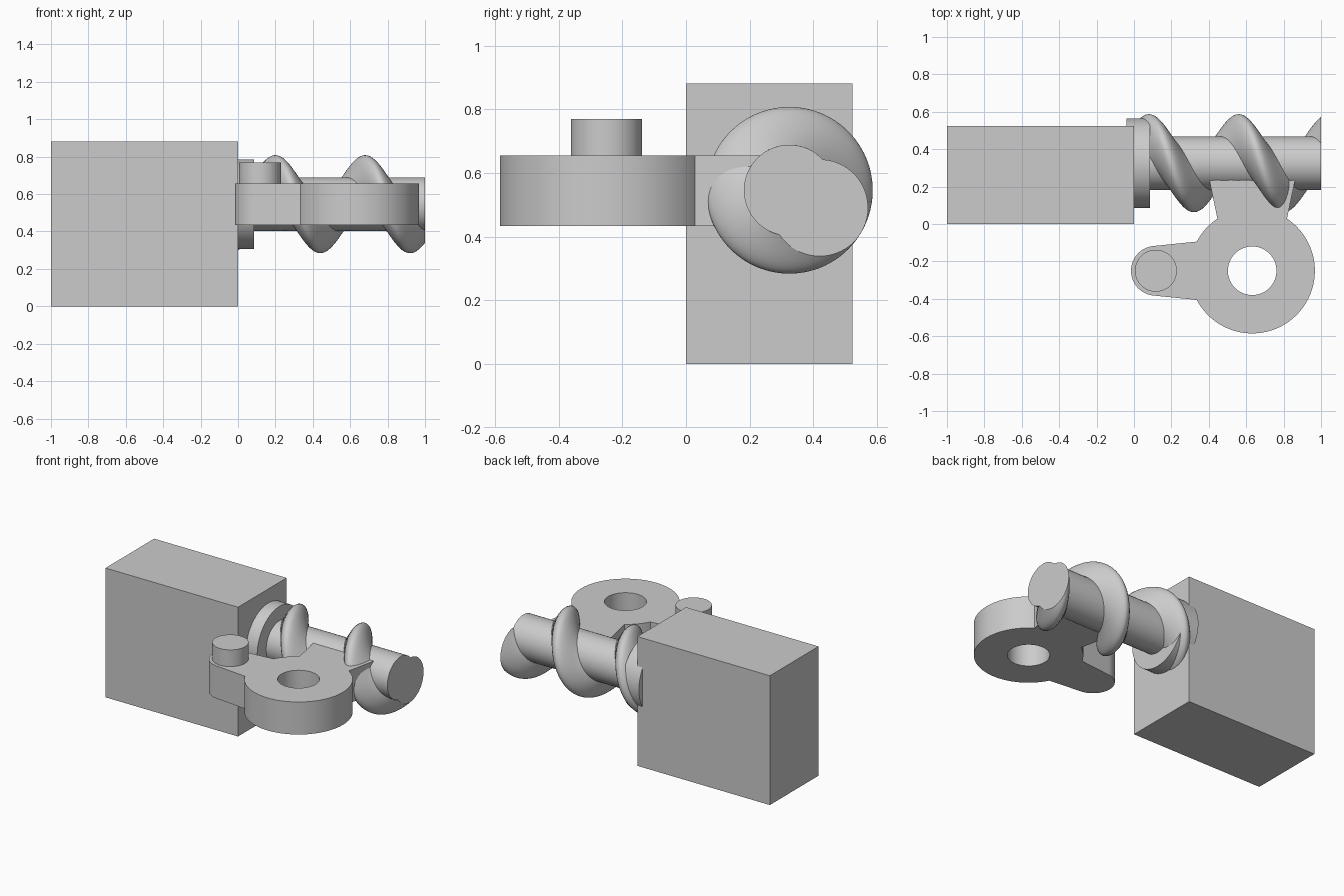
import bpy, bmesh
from math import pi, sin, cos, acos, atan2, radians

cube = bpy.data.objects.get("Cube")
if cube:
    bpy.data.objects.remove(cube, do_unlink=True)

GREY = (0.6, 0.6, 0.6, 1.0)
metal = bpy.data.materials.new("light grey")
metal.use_nodes = True
metal.diffuse_color = GREY
metal.node_tree.nodes["Principled BSDF"].inputs["Base Color"].default_value = GREY


def finish(obj, name):
    obj.name = name
    obj.data.materials.clear()
    obj.data.materials.append(metal)
    bpy.ops.object.select_all(action='DESELECT')
    obj.select_set(True)
    bpy.context.view_layer.objects.active = obj
    bpy.ops.object.shade_smooth_by_angle(angle=radians(30))
    return obj


def cylinder(name, radius, depth, centre, rotation=(0, 0, 0)):
    bpy.ops.mesh.primitive_cylinder_add(vertices=96, radius=radius, depth=depth,
                                        location=centre, rotation=rotation)
    return finish(bpy.context.object, name)


def arc(cx, cy, r, start, end, steps):
    return [(cx + r * cos(start + (end - start) * i / steps),
             cy + r * sin(start + (end - start) * i / steps)) for i in range(steps + 1)]


# Motor block
bpy.ops.mesh.primitive_cube_add(size=1, location=(-0.5, 0.262, 0.441))
block = bpy.context.object
block.scale = (1.0, 0.524, 0.882)
bpy.ops.object.transform_apply(location=False, rotation=False, scale=True)
finish(block, "motor_block")

# Collar between block and worm
AXIS_Y, AXIS_Z = 0.325, 0.546
cylinder("collar", 0.24, 0.125, (0.0225, AXIS_Y, AXIS_Z), (0, pi / 2, 0))

# Worm: shaft circle joined with an offset lobe, twisted along x
SHAFT, LOBE, OFFSET, PITCH = 0.143, 0.152, 0.11, 0.48
meet = acos((SHAFT**2 + OFFSET**2 - LOBE**2) / (2 * SHAFT * OFFSET))
lobe_end = atan2(SHAFT * sin(meet), SHAFT * cos(meet) - OFFSET)
profile = arc(OFFSET, 0, LOBE, -lobe_end, lobe_end, 56)[:-1]
profile += arc(0, 0, SHAFT, meet, 2 * pi - meet, 56)[:-1]

bm = bmesh.new()
rings = []
STEPS, X0, X1 = 200, -0.04, 1.0
for i in range(STEPS + 1):
    x = X0 + (X1 - X0) * i / STEPS
    turn = radians(-30) + 2 * pi * (x - X1) / PITCH
    c, s = cos(turn), sin(turn)
    rings.append([bm.verts.new((x, AXIS_Y + u * c - v * s, AXIS_Z + u * s + v * c))
                  for u, v in profile])
count = len(profile)
for a, b in zip(rings, rings[1:]):
    for j in range(count):
        k = (j + 1) % count
        bm.faces.new((a[j], a[k], b[k], b[j]))
bm.faces.new(rings[0])
bm.faces.new(rings[-1])
bmesh.ops.recalc_face_normals(bm, faces=bm.faces)
mesh = bpy.data.meshes.new("worm")
bm.to_mesh(mesh)
bm.free()
worm = bpy.data.objects.new("worm", mesh)
bpy.context.collection.objects.link(worm)
finish(worm, "worm")

# Lever: hub with a bore, a pin arm and a flared tooth reaching into the worm
HX, HY, HUB = 0.632, -0.25, 0.335
PIN_X, LOW, HIGH = 0.117, 0.434, 0.656
tooth = atan2(0.28, 0.187)
neck = atan2(0.155, -0.295)
outline = arc(HX, HY, HUB, pi - tooth, neck, 12)
outline += arc(PIN_X, HY, 0.133, radians(95), radians(265), 40)
outline += arc(HX, HY, HUB, 2 * pi - neck, 2 * pi + tooth, 80)
outline += [(HX + 0.243, 0.3), (HX - 0.243, 0.3)]
bore = arc(HX, HY, 0.13, 0, 2 * pi, 64)[:-1]

curve = bpy.data.curves.new("lever", 'CURVE')
curve.dimensions = '2D'
curve.fill_mode = 'BOTH'
curve.extrude = (HIGH - LOW) / 2
for points in (outline, bore):
    spline = curve.splines.new('POLY')
    spline.points.add(len(points) - 1)
    for p, (x, y) in zip(spline.points, points):
        p.co = (x, y, 0, 1)
    spline.use_cyclic_u = True
lever = bpy.data.objects.new("lever", curve)
lever.location.z = (LOW + HIGH) / 2
bpy.context.collection.objects.link(lever)
bpy.ops.object.select_all(action='DESELECT')
lever.select_set(True)
bpy.context.view_layer.objects.active = lever
bpy.ops.object.convert(target='MESH')
lever = bpy.context.object
bm = bmesh.new()
bm.from_mesh(lever.data)
bmesh.ops.remove_doubles(bm, verts=bm.verts, dist=0.0001)
bmesh.ops.recalc_face_normals(bm, faces=bm.faces)
bm.to_mesh(lever.data)
bm.free()
finish(lever, "lever")

# Crank pin on the arm
cylinder("crank_pin", 0.112, 0.17, (PIN_X, HY, 0.685))
